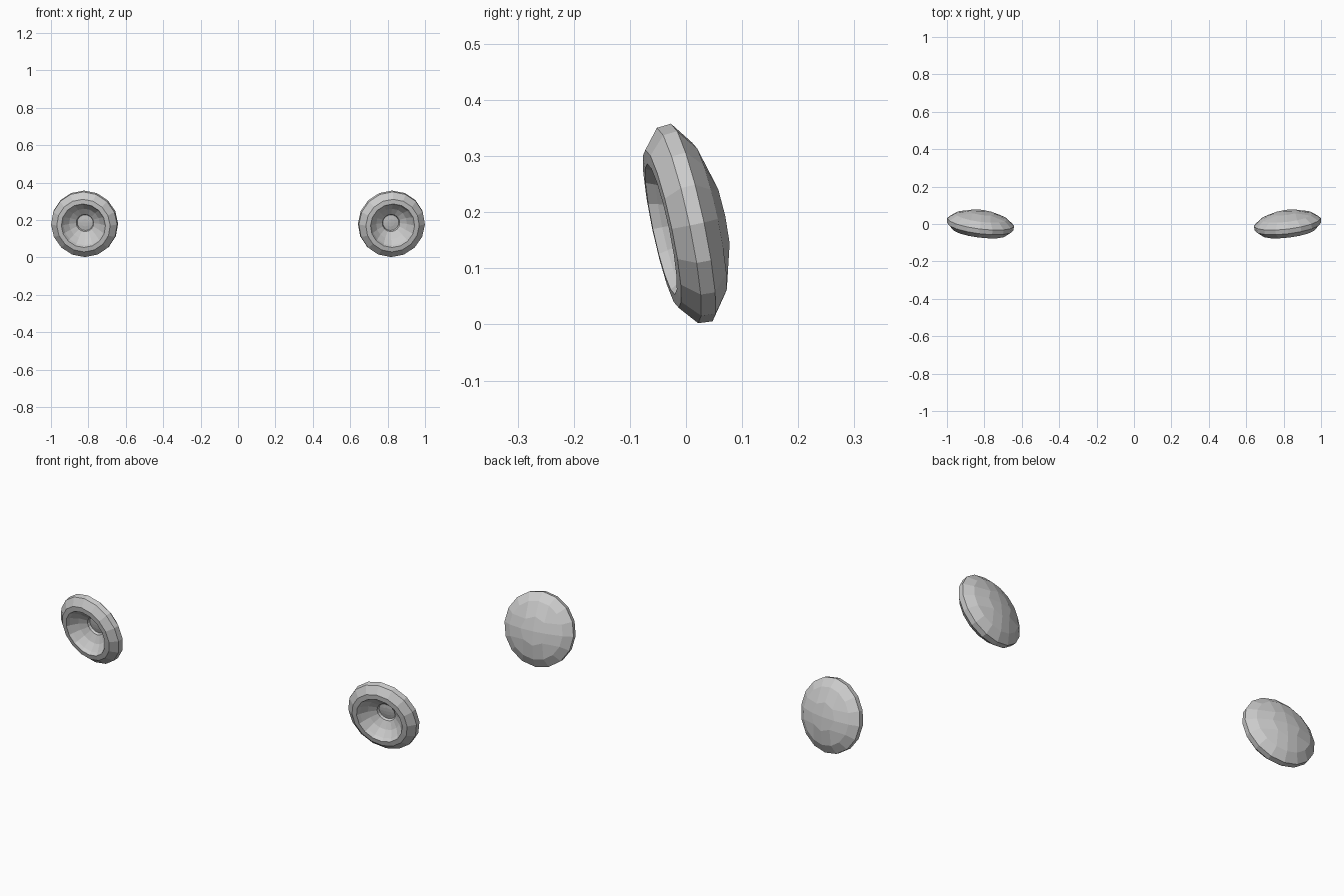
import bpy, bmesh
from math import sin, cos, pi, radians
from mathutils import Matrix, Vector

if "Cube" in bpy.data.objects:
    bpy.data.objects.remove(bpy.data.objects["Cube"])

SIDES = 16
# (radius, forward depth) from the back shoulder, over the rim, into the bowl
SHELL = [(0.139, -0.041), (0.180, -0.0105), (0.178, 0.0155), (0.144, 0.044), (0.119, 0.046)]
BOWL = [(0.119, 0.046), (0.110, 0.030), (0.083, 0.000), (0.047, -0.022), (0.043, -0.034)]


def point(r, k, d):
    a = 2 * pi * k / SIDES
    return Vector((r * cos(a), -d, r * sin(a)))


def lathe(bm, profile):
    rings = [[bm.verts.new(point(r, k, d)) for k in range(SIDES)] for r, d in profile]
    for a, b in zip(rings, rings[1:]):
        for k in range(SIDES):
            j = (k + 1) % SIDES
            bm.faces.new((a[k], a[j], b[j], b[k]))


def grid_cap(bm, depths, radius):
    """4 x 4 quad grid whose border is a 16-sided circle; depths run centre to border."""
    grid = {}
    for i in range(-2, 3):
        for j in range(-2, 3):
            m = max(abs(i), abs(j))
            if m == 0:
                k = 0
            elif abs(i) >= abs(j):
                k = 2 * j / i + (0 if i > 0 else 8)
            else:
                k = 4 - 2 * i / j + (0 if j > 0 else 8)
            grid[i, j] = bm.verts.new(point(radius * m / 2, k, depths[m]))
    for i in range(-2, 2):
        for j in range(-2, 2):
            bm.faces.new((grid[i, j], grid[i + 1, j], grid[i + 1, j + 1], grid[i, j + 1]))


def finish(name, bm, side):
    bmesh.ops.remove_doubles(bm, verts=bm.verts, dist=0.0005)
    bmesh.ops.recalc_face_normals(bm, faces=bm.faces)
    # Lean forward, turn outward, then mirror for the left side
    place = (Matrix.Translation((0.821, 0, 0.1795))
             @ Matrix.Rotation(radians(7), 4, 'Z') @ Matrix.Rotation(radians(12), 4, 'X'))
    bmesh.ops.transform(bm, matrix=Matrix.Diagonal((side, 1, 1, 1)) @ place, verts=bm.verts)
    if side < 0:
        bmesh.ops.reverse_faces(bm, faces=bm.faces)
    mesh = bpy.data.meshes.new(name)
    bm.to_mesh(mesh)
    bm.free()
    bpy.context.collection.objects.link(bpy.data.objects.new(name, mesh))


for label, side in (("right", 1), ("left", -1)):
    # Lamp: domed back, rounded rim, hollow bowl and recessed centre disc in one closed shell
    bm = bmesh.new()
    grid_cap(bm, (-0.071, -0.0635, -0.041), 0.139)
    lathe(bm, SHELL)
    lathe(bm, BOWL)
    grid_cap(bm, (-0.030, -0.031, -0.034), 0.043)
    finish("lamp_" + label, bm, side)
